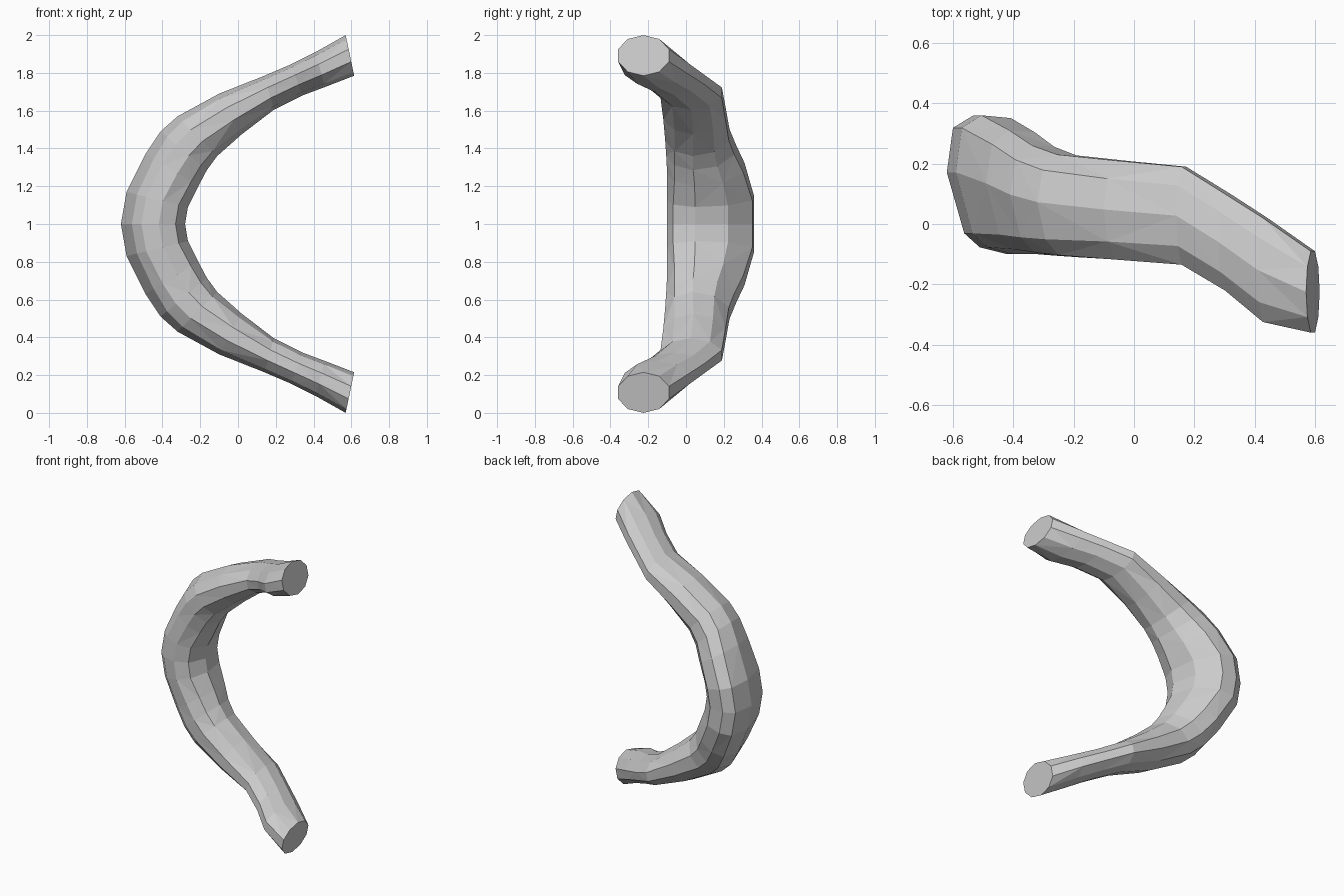
import bpy, bmesh, math

if "Cube" in bpy.data.objects:
    bpy.data.objects.remove(bpy.data.objects["Cube"])

# Upper-half stations: outer (x, z), inner (x, z), front y, back y, mid-profile weight
stations = [
    (-0.62, 1.00, -0.28, 1.00, -0.10, 0.36, 1.0),
    (-0.59, 1.17, -0.265, 1.09, -0.10, 0.36, 1.0),
    (-0.49, 1.37, -0.21, 1.20, -0.10, 0.31, 0.8),
    (-0.41, 1.49, -0.165, 1.285, -0.105, 0.26, 0.6),
    (-0.32, 1.57, -0.11, 1.36, -0.11, 0.23, 0.4),
    (-0.10, 1.69, 0.02, 1.475, -0.12, 0.21, 0.1),
    (0.14, 1.785, 0.19, 1.605, -0.135, 0.19, 0.0),
    (0.28, 1.845, 0.34, 1.68, -0.22, 0.10, 0.0),
    (0.41, 1.91, 0.46, 1.725, -0.325, 0.02, 0.0),
    (0.57, 2.00, 0.615, 1.785, -0.36, -0.09, 0.0),
]
# Cross-section at the middle: u runs outer to inner, v runs front to back
mid_profile = [(0, .59), (.06, .91), (.26, 1), (.56, .98), (.9, .7),
               (1, .32), (.85, .07), (.59, 0), (.32, .05), (.17, .15)]
N = len(mid_profile)


def ring(bm, station, flip):
    ox, oz, ix, iz, y0, y1, w = station
    verts = []
    for k, (mu, mv) in enumerate(mid_profile):
        a = 2 * math.pi * k / N
        u = w * mu + (1 - w) * (.5 - .5 * math.cos(a))
        v = w * mv + (1 - w) * (.5 + .525 * math.sin(a))
        v = min(max(v, 0), 1)
        z = oz + (iz - oz) * u
        verts.append(bm.verts.new((ox + (ix - ox) * u, y0 + (y1 - y0) * v,
                                   2 - z if flip else z)))
    return verts


# Curved faceted bar, lower half mirrored from the upper
bm = bmesh.new()
rings = [ring(bm, s, True) for s in reversed(stations[1:])]
rings += [ring(bm, s, False) for s in stations]
for r, (a, b) in enumerate(zip(rings, rings[1:])):
    for k in range(N):
        j = (k + 1) % N
        if (r + k) % 2:
            tris = ((a[k], a[j], b[j]), (a[k], b[j], b[k]))
        else:
            tris = ((a[k], a[j], b[k]), (a[j], b[j], b[k]))
        for t in tris:
            bm.faces.new(t)
# Flat end caps
bm.faces.new(rings[0])
bm.faces.new(rings[-1])
bmesh.ops.recalc_face_normals(bm, faces=bm.faces[:])

mesh = bpy.data.meshes.new("curved_horn_bar")
bm.to_mesh(mesh)
bm.free()
bpy.context.collection.objects.link(bpy.data.objects.new("curved_horn_bar", mesh))
